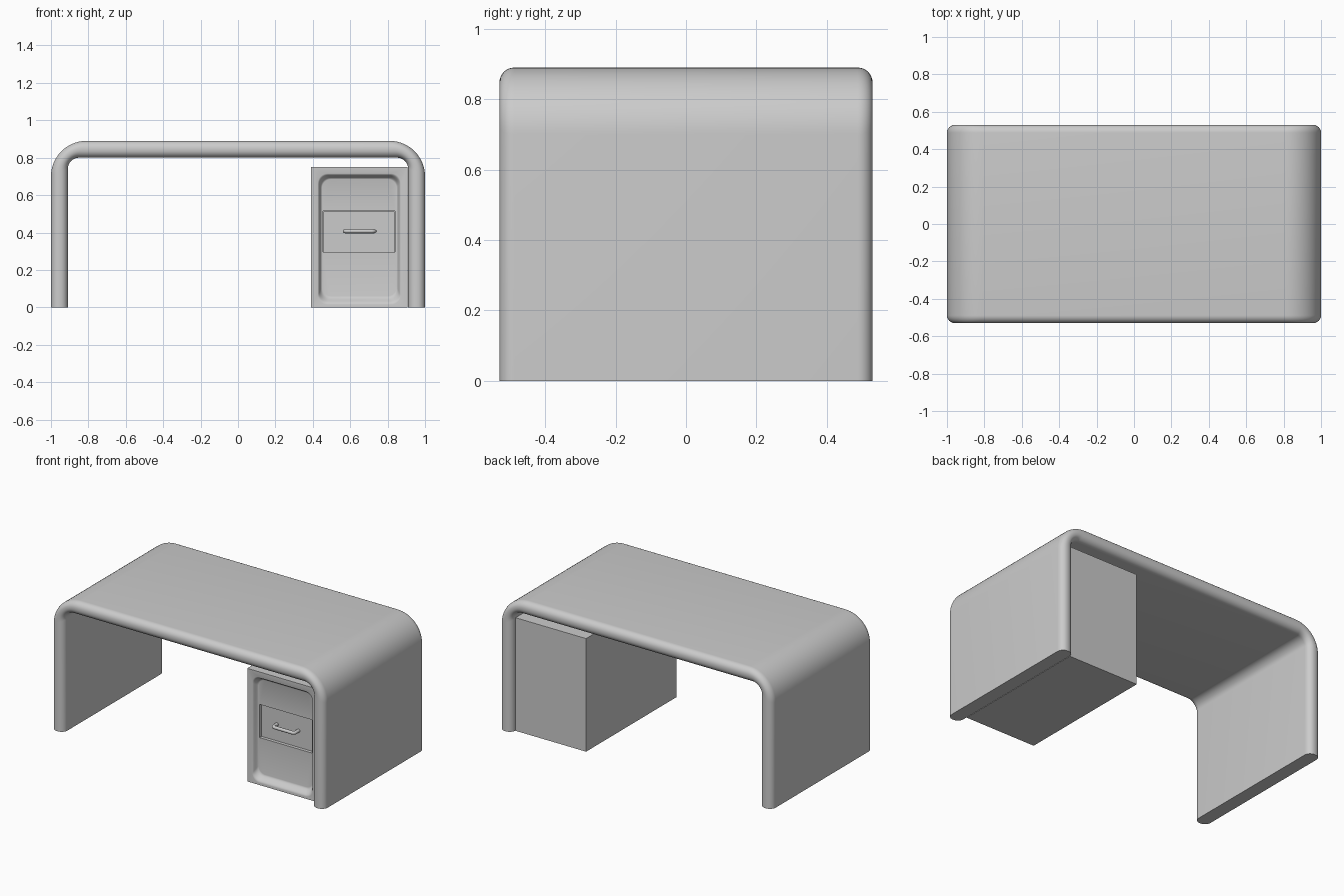
import bpy, bmesh, math
from mathutils import Vector

if "Cube" in bpy.data.objects:
    bpy.data.objects.remove(bpy.data.objects["Cube"])


def arc(cx, cy, r, a0, a1, n):
    """Points on an arc, angles in degrees."""
    return [(cx + r * math.cos(math.radians(a0 + (a1 - a0) * i / n)),
             cy + r * math.sin(math.radians(a0 + (a1 - a0) * i / n))) for i in range(n + 1)]


def rounded_rect(x0, x1, z0, z1, r, n=8):
    return (arc(x1 - r, z1 - r, r, 0, 90, n) + arc(x0 + r, z1 - r, r, 90, 180, n)
            + arc(x0 + r, z0 + r, r, 180, 270, n) + arc(x1 - r, z0 + r, r, 270, 360, n))


def loft(name, loops):
    """Skin equal-length closed loops and cap both ends."""
    bm = bmesh.new()
    rings = [[bm.verts.new(p) for p in loop] for loop in loops]
    n = len(rings[0])
    for a, b in zip(rings, rings[1:]):
        for i in range(n):
            j = (i + 1) % n
            bm.faces.new((a[i], a[j], b[j], b[i]))
    bm.faces.new(rings[0])
    bm.faces.new(rings[-1])
    bmesh.ops.remove_doubles(bm, verts=bm.verts, dist=1e-5)
    bmesh.ops.recalc_face_normals(bm, faces=bm.faces)
    mesh = bpy.data.meshes.new(name)
    bm.to_mesh(mesh)
    bm.free()
    ob = bpy.data.objects.new(name, mesh)
    bpy.context.collection.objects.link(ob)
    bpy.ops.object.select_all(action='DESELECT')
    ob.select_set(True)
    bpy.context.view_layer.objects.active = ob
    bpy.ops.object.shade_smooth_by_angle(angle=math.radians(35))
    return ob


def waterfall_path(half, top, r, n=16):
    """Up the left leg, across the top and down the right leg."""
    return ([(-half, 0)] + arc(-half + r, top - r, r, 180, 90, n)
            + arc(half - r, top - r, r, 90, 0, n) + [(half, 0)])


# Desk shell: rounded slab section swept between the outer and inner paths
THICK, DEPTH = 0.09, 0.53
outer = waterfall_path(1.0, 0.89, 0.19)
inner = waterfall_path(0.91, 0.80, 0.06)
section = rounded_rect(0, THICK, -DEPTH, DEPTH, 0.042)
stations = []
for o, i in zip(outer, inner):
    o, i = Vector(o), Vector(i)
    ring = []
    for s, y in section:
        p = o.lerp(i, s / THICK)
        ring.append((p.x, y, p.y))
    stations.append(ring)
loft("desk_shell", stations)


def ring(y, x0, x1, z0, z1, r=0.0):
    return [(x, y, z) for x, z in rounded_rect(x0, x1, z0, z1, r)]


# Cabinet: box with a soft recessed front panel and a drawer slot
FRONT, PANEL = -0.46, -0.425
loops = [ring(0.49, 0.39, 0.907, 0, 0.75), ring(FRONT, 0.39, 0.907, 0, 0.75)]
for k in range(9):
    t = k / 8
    y = FRONT + (PANEL - FRONT) * (1 - math.cos(math.pi * t)) / 2
    loops.append(ring(y, 0.427 + 0.022 * t, 0.87 - 0.022 * t,
                      0.015 + 0.045 * t, 0.715 - 0.03 * t, 0.05))
slot = (0.455, 0.84, 0.295, 0.515)
loops += [ring(PANEL, *slot), ring(-0.385, *slot)]
loft("cabinet", loops)

# Drawer front set back inside its slot
drawer = (0.457, 0.838, 0.297, 0.513)
loft("drawer_front", [ring(-0.38, *drawer), ring(-0.407, *drawer)])

# Bow handle on the drawer
hr = 0.011
path = ([(0.571, -0.40)] + arc(0.586, -0.437, 0.015, 180, 270, 5)
        + arc(0.714, -0.437, 0.015, 270, 360, 5) + [(0.729, -0.40)])
curve = bpy.data.curves.new("drawer_handle", 'CURVE')
curve.dimensions = '3D'
curve.bevel_depth = hr
curve.bevel_resolution = 4
spline = curve.splines.new('POLY')
spline.points.add(len(path) - 1)
for pt, (x, y) in zip(spline.points, path):
    pt.co = (x, y, 0.407, 1)
    pt.radius = 1
handle = bpy.data.objects.new("drawer_handle", curve)
bpy.context.collection.objects.link(handle)
